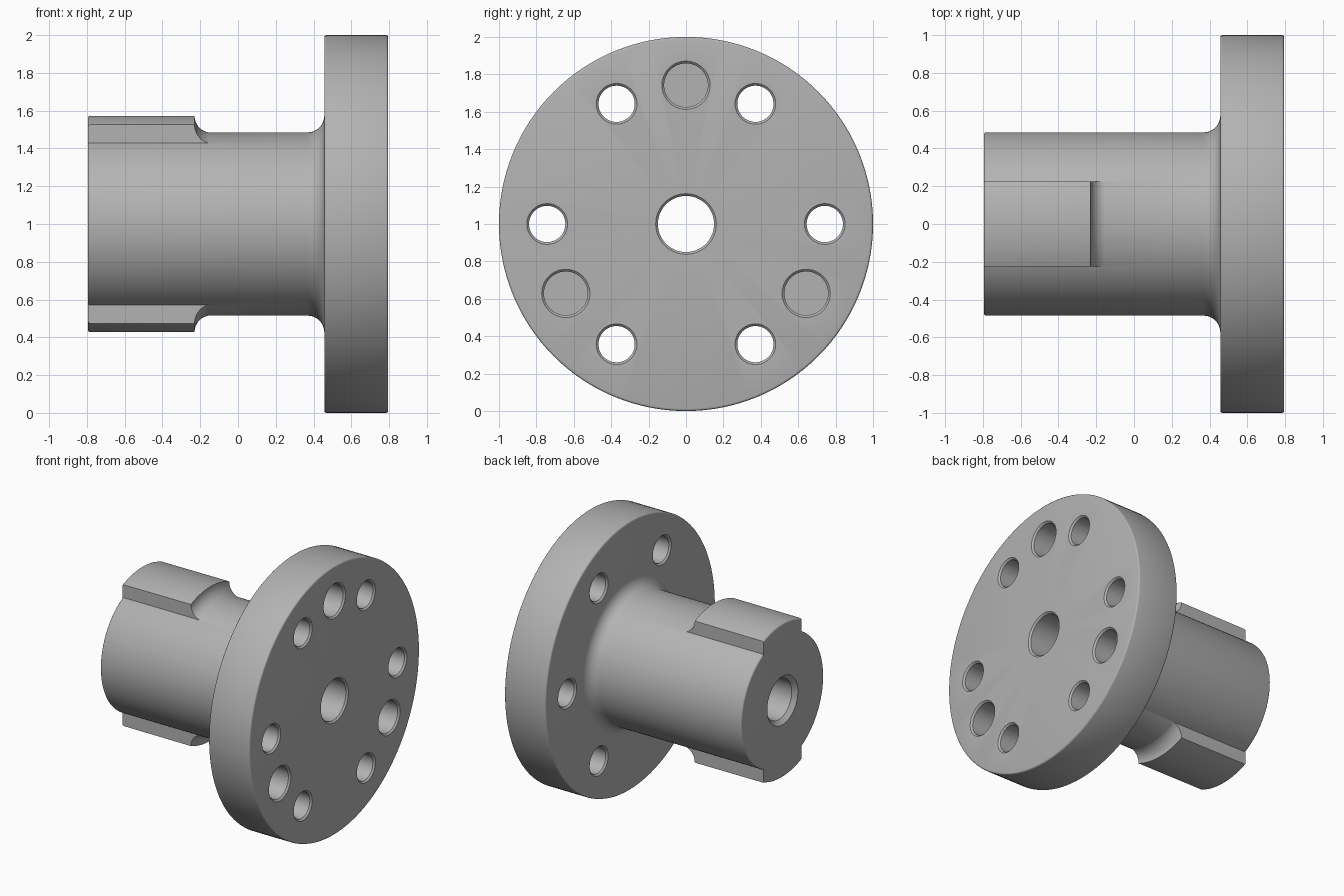
import bpy
import bmesh
from math import sin, cos, pi, radians
from mathutils import Vector

cube = bpy.data.objects.get("Cube")
if cube:
    bpy.data.objects.remove(cube, do_unlink=True)

steel = bpy.data.materials.new("grey steel")
steel.use_nodes = True
colour = (0.45, 0.45, 0.45, 1)
steel.diffuse_color = colour
steel.node_tree.nodes["Principled BSDF"].inputs["Base Color"].default_value = colour

AXIS_Z = 1.0
LEFT, BACK, FACE = -0.795, 0.457, 0.795   # shaft end, flange back, flange front
SHAFT, KEY, BORE, FILLET, EDGE = 0.485, 0.572, 0.15, 0.09, 0.012


def arc(cx, cr, radius, start, end, steps):
    """Points (x, r) along an arc, angles in degrees."""
    angles = [radians(start + (end - start) * i / steps) for i in range(steps + 1)]
    return [(cx + radius * cos(a), cr + radius * sin(a)) for a in angles]


def lathe(name, profile, closed, steps=128, y=0.0, z=AXIS_Z):
    """Spin a profile of (x, r) points about an axis parallel to x."""
    bm = bmesh.new()
    verts = [bm.verts.new((x, y, z + r)) for x, r in profile]
    edges = [bm.edges.new(pair) for pair in zip(verts, verts[1:])]
    if closed:
        edges.append(bm.edges.new((verts[-1], verts[0])))
    bmesh.ops.spin(bm, geom=verts + edges, cent=(0, y, z), axis=(1, 0, 0),
                   angle=2 * pi, steps=steps)
    bmesh.ops.remove_doubles(bm, verts=bm.verts, dist=1e-5)
    bmesh.ops.recalc_face_normals(bm, faces=bm.faces)
    return add_object(name, bm)


def add_object(name, bm):
    mesh = bpy.data.meshes.new(name)
    bm.to_mesh(mesh)
    bm.free()
    mesh.materials.append(steel)
    obj = bpy.data.objects.new(name, mesh)
    bpy.context.collection.objects.link(obj)
    return obj


def boolean(target, tool, operation):
    """Apply a boolean and discard the tool."""
    mod = target.modifiers.new(operation, 'BOOLEAN')
    mod.operation, mod.solver, mod.object = operation, 'EXACT', tool
    bpy.context.view_layer.objects.active = target
    bpy.ops.object.modifier_apply(modifier=mod.name)
    bpy.data.objects.remove(tool, do_unlink=True)


# Shaft, root fillet, flange and centre bore in one turned profile
profile = [(LEFT, BORE + 0.03), (LEFT, SHAFT - EDGE)]
profile += arc(LEFT + EDGE, SHAFT - EDGE, EDGE, 180, 90, 3)[1:]
profile += arc(BACK - FILLET, SHAFT + FILLET, FILLET, -90, 0, 10)
profile += arc(BACK + EDGE, 1 - EDGE, EDGE, 180, 90, 3)
profile += arc(FACE - EDGE, 1 - EDGE, EDGE, 90, 0, 3)
profile += [(FACE, BORE + EDGE), (FACE - EDGE, BORE), (LEFT + 0.03, BORE)]
hub = lathe("flanged_hub", profile, True)

# Keys: a turned ring with a run-out fillet, trimmed by a slab
ring = [(LEFT, 0.4), (LEFT, KEY - EDGE)]
ring += arc(LEFT + EDGE, KEY - EDGE, EDGE, 180, 90, 3)[1:]
ring += arc(-0.14, SHAFT + FILLET - 0.002, FILLET, 180, 270, 10)
ring += [(-0.14, 0.4)]
keys = lathe("keys", ring, True)
bm = bmesh.new()
bmesh.ops.create_cube(bm, size=1)
bmesh.ops.scale(bm, vec=(3, 0.45, 3), verts=bm.verts)
bmesh.ops.translate(bm, vec=(0, 0, AXIS_Z), verts=bm.verts)
boolean(keys, add_object("key_slab", bm), 'INTERSECT')
boolean(hub, keys, 'UNION')


def drill(radius, circle, angle, through):
    """Cut one chamfered hole in the flange."""
    flare = radius + EDGE
    if through:
        cut = [(BACK - 0.02, 0), (BACK - 0.02, flare), (BACK, flare), (BACK + EDGE, radius)]
    else:
        cut = [(BACK + 0.08, 0), (BACK + 0.08, radius)]
    cut += [(FACE - EDGE, radius), (FACE, flare), (FACE + 0.02, flare), (FACE + 0.02, 0)]
    a = radians(angle)
    tool = lathe("drill", cut, False, 48, circle * cos(a), AXIS_Z + circle * sin(a))
    boolean(hub, tool, 'DIFFERENCE')


# Six bolt holes and three blind dowel holes
for i in range(6):
    drill(0.097, 0.742, 60 * i, True)
for i in range(3):
    drill(0.117, 0.742, 90 + 120 * i, False)

bpy.ops.object.select_all(action='DESELECT')
hub.select_set(True)
bpy.context.view_layer.objects.active = hub
bpy.ops.object.shade_smooth_by_angle(angle=radians(35))
